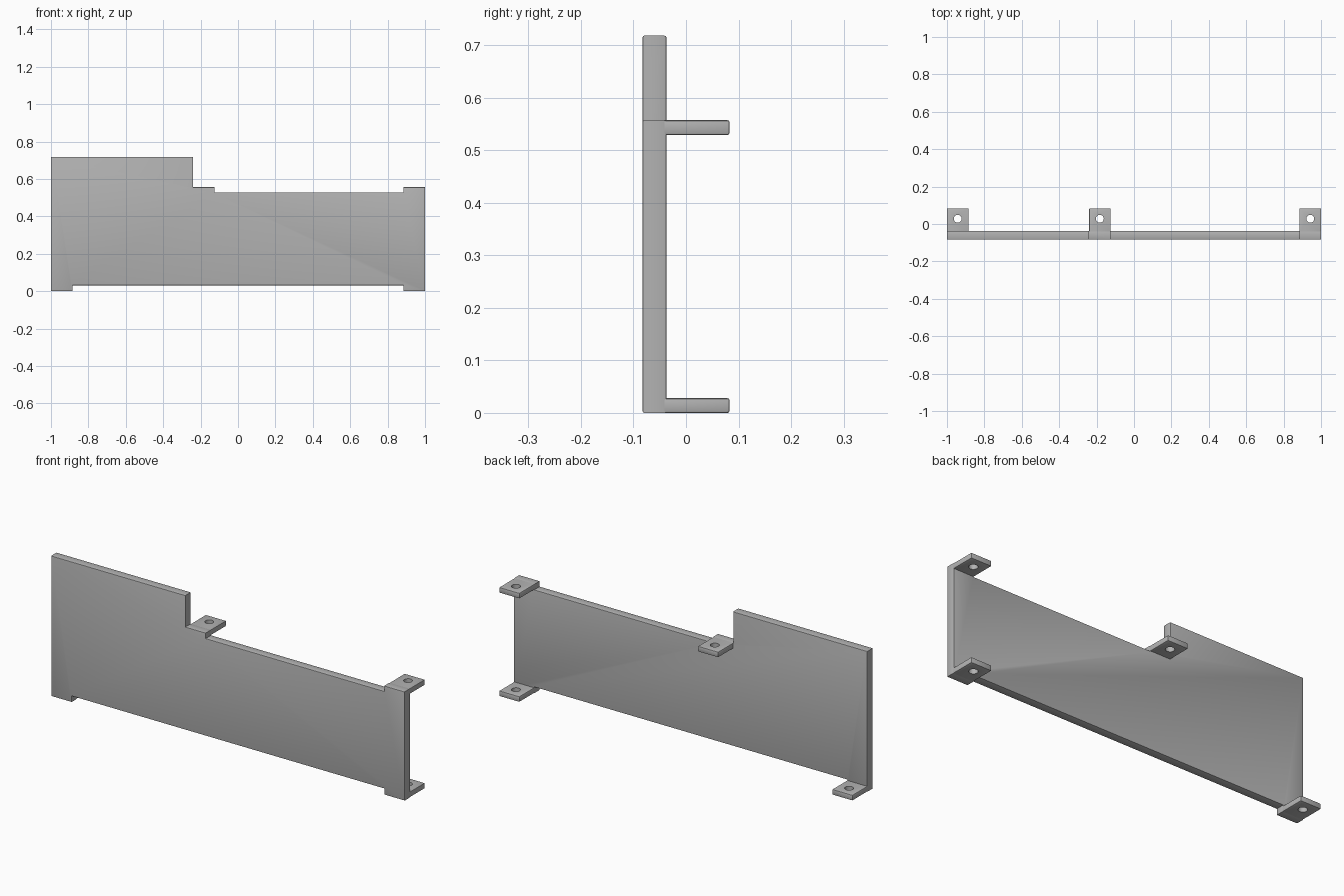
import bpy, bmesh
from mathutils import Matrix

cube = bpy.data.objects.get("Cube")
if cube:
    bpy.data.objects.remove(cube)

# Single plain grey finish
grey = bpy.data.materials.new("plain_grey")
grey.use_nodes = True
colour = (0.45, 0.45, 0.45, 1)
grey.diffuse_color = colour
grey.node_tree.nodes["Principled BSDF"].inputs["Base Color"].default_value = colour

FRONT, BACK, TIP = -0.083, -0.037, 0.083
TAB_W, TAB_T, LOW, SHELF, HIGH = 0.115, 0.028, 0.031, 0.557, 0.718
STEP = -0.24
EDGE = 0.004


def finish(bm, name):
    bmesh.ops.recalc_face_normals(bm, faces=bm.faces)
    mesh = bpy.data.meshes.new(name)
    bm.to_mesh(mesh)
    bm.free()
    obj = bpy.data.objects.new(name, mesh)
    bpy.context.collection.objects.link(obj)
    mesh.materials.append(grey)
    return obj


def bevel(bm, edges):
    bmesh.ops.bevel(bm, geom=edges, offset=EDGE, segments=2, profile=0.5, affect='EDGES')


# Upright panel, with its stepped outline extruded through the thickness
outline = [(-1, 0), (-1 + TAB_W, 0), (-1 + TAB_W, LOW), (1 - TAB_W, LOW),
           (1 - TAB_W, 0), (1, 0), (1, SHELF), (1 - TAB_W, SHELF),
           (1 - TAB_W, SHELF - TAB_T), (STEP + TAB_W, SHELF - TAB_T),
           (STEP + TAB_W, SHELF), (STEP, SHELF), (STEP, HIGH), (-1, HIGH)]
bm = bmesh.new()
face = bm.faces.new([bm.verts.new((x, FRONT, z)) for x, z in outline])
ext = bmesh.ops.extrude_face_region(bm, geom=[face])
for v in ext["geom"]:
    if isinstance(v, bmesh.types.BMVert):
        v.co.y = BACK
bmesh.ops.recalc_face_normals(bm, faces=bm.faces)
bevel(bm, [e for e in bm.edges if e.verts[0].co.y == e.verts[1].co.y])
finish(bm, "upright_panel")


# Drilled mounting tabs projecting behind the panel
def add_tab(name, left, bottom):
    root = BACK - 0.006
    centre = left + TAB_W / 2
    bm = bmesh.new()
    place = (Matrix.Translation((centre, (root + TIP) / 2, bottom + TAB_T / 2))
             @ Matrix.Diagonal((TAB_W, TIP - root, TAB_T, 1)))
    bmesh.ops.create_cube(bm, size=1, matrix=place)
    bevel(bm, [e for e in bm.edges if any(v.co.y > 0 for v in e.verts)])
    tab = finish(bm, name)

    bm = bmesh.new()
    bmesh.ops.create_cone(bm, cap_ends=True, segments=32, radius1=0.021, radius2=0.021,
                          depth=TAB_T * 3,
                          matrix=Matrix.Translation((centre, 0.028, bottom + TAB_T / 2)))
    cutter = finish(bm, name + "_hole_cutter")
    cutter.hide_render = True
    cutter.hide_set(True)
    hole = tab.modifiers.new("hole", 'BOOLEAN')
    hole.object = cutter
    hole.operation = 'DIFFERENCE'
    hole.solver = 'EXACT'
    # Apply the hole and drop its cutter
    bpy.context.view_layer.update()
    mesh = bpy.data.meshes.new_from_object(
        tab.evaluated_get(bpy.context.evaluated_depsgraph_get()))
    tab.modifiers.clear()
    tab.data = mesh
    bpy.data.objects.remove(cutter)


add_tab("lower_right_tab", -1, 0)
add_tab("lower_left_tab", 1 - TAB_W, 0)
add_tab("upper_left_tab", 1 - TAB_W, SHELF - TAB_T)
add_tab("upper_middle_tab", STEP, SHELF - TAB_T)

# Smooth the rounded edges and hole walls only
for obj in bpy.context.collection.objects:
    if obj.type == 'MESH' and obj.name.endswith(("panel", "tab")):
        bpy.ops.object.select_all(action='DESELECT')
        obj.select_set(True)
        bpy.context.view_layer.objects.active = obj
        bpy.ops.object.shade_smooth_by_angle(angle=0.4)
